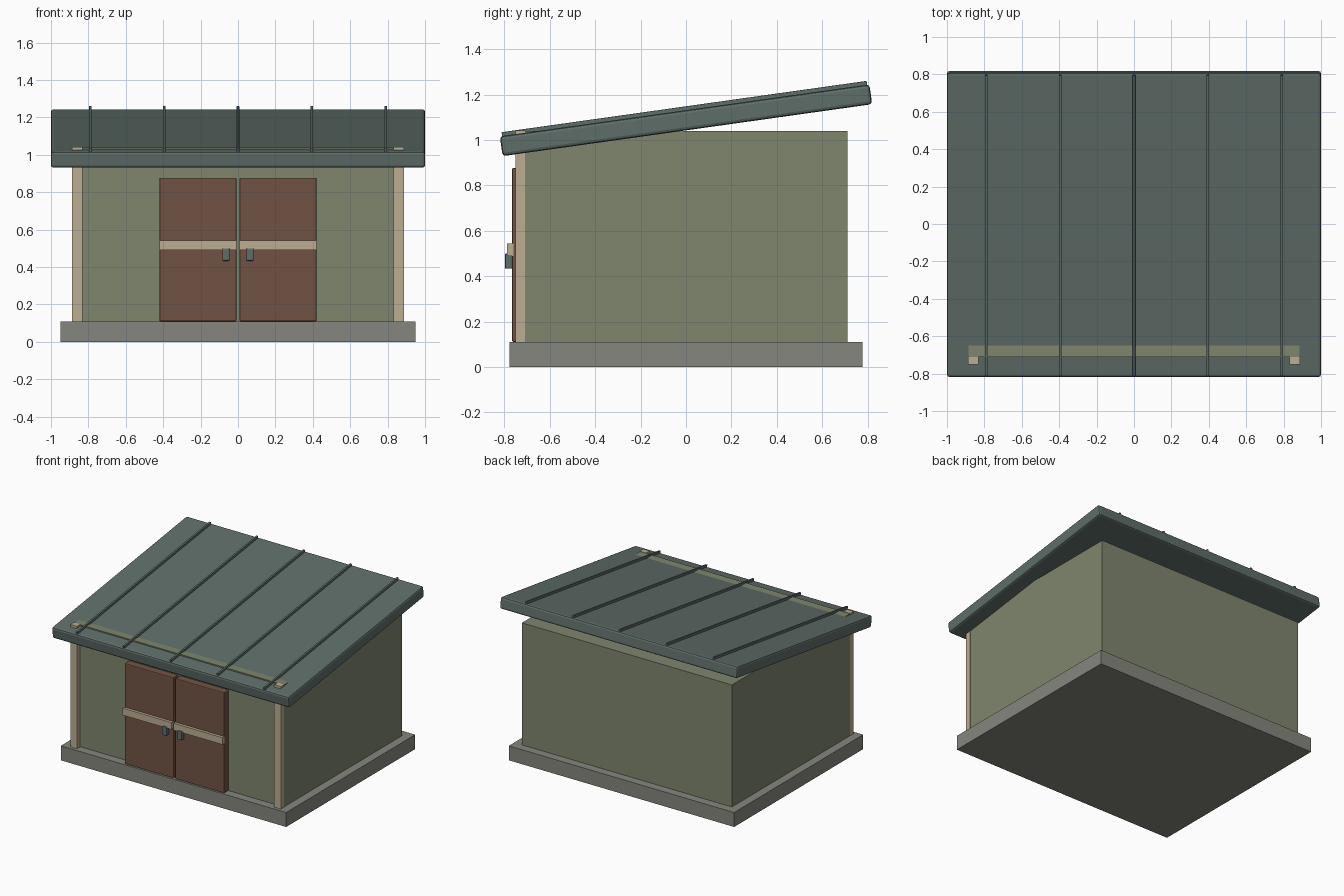
import bpy
import math
from mathutils import Matrix, Vector

if "Cube" in bpy.data.objects:
    bpy.data.objects.remove(bpy.data.objects["Cube"], do_unlink=True)


def material(name, rgb):
    mat = bpy.data.materials.new(name)
    mat.use_nodes = True
    colour = (*rgb, 1)
    mat.diffuse_color = colour
    mat.node_tree.nodes["Principled BSDF"].inputs["Base Color"].default_value = colour
    return mat


WALL = material("sage_green", (0.21, 0.24, 0.155))
METAL = material("slate_metal", (0.113, 0.155, 0.14))
DOOR = material("brown_wood", (0.165, 0.086, 0.057))
TRIM = material("cream_trim", (0.51, 0.42, 0.29))
CONCRETE = material("concrete", (0.24, 0.24, 0.21))


def box(name, x, y, z, mat, bevel=0.0, frame=None):
    """Box from (min, max) ranges, optionally bevelled and placed in a frame."""
    bpy.ops.mesh.primitive_cube_add(size=1)
    obj = bpy.context.object
    obj.name = name
    size = Vector([r[1] - r[0] for r in (x, y, z)])
    centre = Vector([(r[0] + r[1]) / 2 for r in (x, y, z)])
    obj.data.transform(Matrix.Translation(centre) @ Matrix.Diagonal((*size, 1)))
    obj.data.materials.append(mat)
    if bevel:
        mod = obj.modifiers.new("edge_bevel", "BEVEL")
        mod.width = bevel
        mod.segments = 2
    if frame:
        obj.matrix_world = frame
    return obj


# Base and walls
box("foundation_slab", (-0.95, 0.95), (-0.777, 0.777), (0, 0.11), CONCRETE)
box("walls", (-0.885, 0.885), (-0.712, 0.712), (0.11, 1.04), WALL)

# Mirrored front parts
for side, s in (("left", 1), ("right", -1)):
    def span(a, b):
        return tuple(sorted((a * s, b * s)))

    box(f"{side}_corner_post", span(0.832, 0.887), (-0.752, -0.71), (0.11, 1.043), TRIM)
    box(f"{side}_door", span(0.008, 0.42), (-0.766, -0.70), (0.11, 0.877), DOOR, 0.006)
    box(f"{side}_door_rail", span(0.008, 0.42), (-0.788, -0.76), (0.49, 0.543), TRIM)
    box(f"{side}_door_handle", span(0.045, 0.084), (-0.798, -0.765), (0.433, 0.5),
        METAL, 0.006)

# Sloping roof with standing seams
slope = Matrix.Translation((0, 0, 1.087)) @ Matrix.Rotation(math.radians(8), 4, "X")
box("roof_panel", (-1, 1), (-0.822, 0.822), (-0.044, 0.044), METAL, 0.014, slope)
for i in range(-2, 3):
    x = i * 0.395
    box(f"roof_seam_{i + 3}", (x - 0.007, x + 0.007), (-0.812, 0.812),
        (0.03, 0.061), METAL, 0.002, slope)
